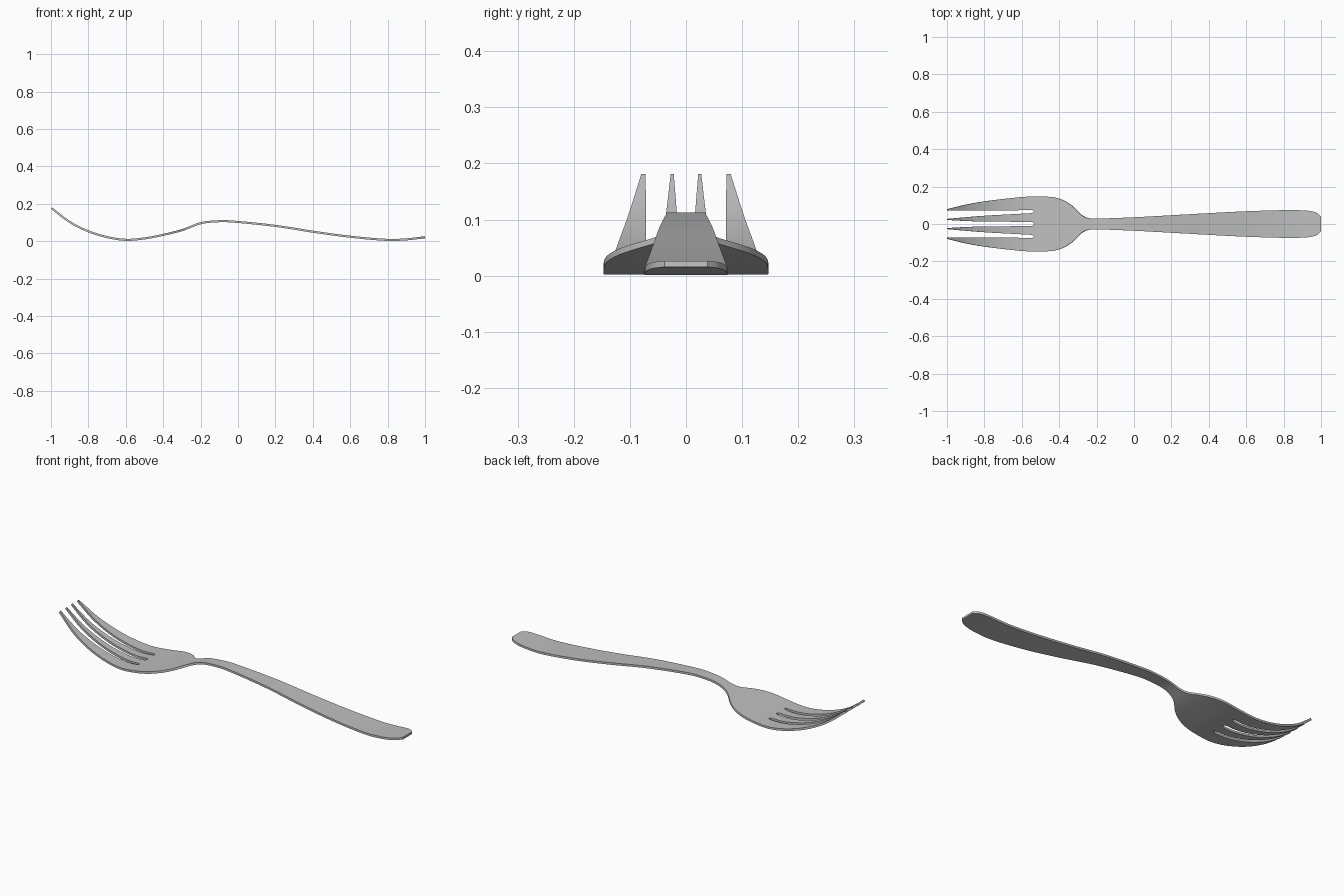
import bpy
import bmesh

cube = bpy.data.objects.get("Cube")
if cube:
    bpy.data.objects.remove(cube, do_unlink=True)

THICK = 0.011
TIP, ROOT = -0.997, -0.535

# Centre line height and half width along the length
HEIGHT = [(-1, .179), (-.9, .103), (-.8, .053), (-.7, .022), (-.6, .0075), (-.5, .015),
          (-.4, .034), (-.3, .059), (-.2, .096), (-.12, .106), (-.04, .106), (.2, .082),
          (.4, .051), (.6, .024), (.8, .007), (.9, .010), (1, .021)]
WIDTH = [(-1, .079), (-.9, .103), (-.8, .121), (-.6, .144), (-.5, .147), (-.42, .141),
         (-.36, .118), (-.32, .088), (-.28, .048), (-.25, .033), (-.21, .029), (0, .036),
         (.4, .058), (.6, .068), (.8, .074), (.9, .073), (.95, .068), (.98, .057), (1, .038)]
# Edges of the slots between the tines
SLOT_OUTER = [(-1, .072), (-.8, .071), (-.53, .075)]
SLOT_INNER = [(-1, .027), (-.9, .036), (-.8, .044), (-.53, .059)]
SLOT_CENTRE = [(-1, .022), (-.9, .016), (-.8, .0135), (-.53, .011)]


def curve(points, x):
    """Smooth cubic interpolation through a short list of points."""
    n = len(points) - 1
    i = next((k for k in range(n) if x <= points[k + 1][0]), n - 1)

    def slope(k):
        a, b = points[max(k - 1, 0)], points[min(k + 1, n)]
        return (b[1] - a[1]) / (b[0] - a[0])

    (x0, y0), (x1, y1) = points[i], points[i + 1]
    h = x1 - x0
    t = (x - x0) / h
    return (y0 * (1 + 2 * t) * (1 - t) ** 2 + y1 * t * t * (3 - 2 * t)
            + h * t * (1 - t) * (slope(i) * (1 - t) - slope(i + 1) * t))


def tine_edges(x):
    """Half widths of the four edges on one side, with rounded slot ends."""
    t = max(0, min(1, (x - ROOT + 0.015) / 0.015))
    k = max(0.15, (1 - t * t) ** 0.5)
    lo, hi = curve(SLOT_INNER, x), curve(SLOT_OUTER, x)
    mid, half = (lo + hi) / 2, (hi - lo) / 2 * k
    return [curve(SLOT_CENTRE, x) * k, mid - half, mid + half, curve(WIDTH, x)]


# Stations along the fork, closer together at slot ends and handle end
steps = 40
stations = [TIP + (ROOT - .015 - TIP) * i / steps for i in range(steps + 1)]
stations += [ROOT - d for d in (.010, .006, .003, .001, 0)]
root_row = len(stations) - 1
stations += [ROOT + (.94 - ROOT) * i / 110 for i in range(1, 111)]
stations += [.95, .96, .97, .98, .987, .993, 1]

# One sheet: four tines, palm, neck and handle
bm = bmesh.new()
root = tine_edges(ROOT)
rows = []
for i, x in enumerate(stations):
    if i <= root_row:
        half = tine_edges(x)
    else:
        half = [e / root[-1] * curve(WIDTH, x) for e in root]
    ys = [-e for e in reversed(half)] + half
    z = curve(HEIGHT, x)
    rows.append([bm.verts.new((x, y, z)) for y in ys])
for i in range(len(rows) - 1):
    for j in range(7):
        if i < root_row and j % 2 == 1:
            continue  # open slot
        a, b = rows[i], rows[i + 1]
        bm.faces.new((a[j], b[j], b[j + 1], a[j + 1]))

mesh = bpy.data.meshes.new("fork")
bm.to_mesh(mesh)
bm.free()
fork = bpy.data.objects.new("fork", mesh)
bpy.context.collection.objects.link(fork)

# Metal thickness
solid = fork.modifiers.new("thickness", 'SOLIDIFY')
solid.thickness = THICK
solid.offset = 0

# Steel colour
steel = bpy.data.materials.new("steel grey")
steel.use_nodes = True
colour = (0.52, 0.52, 0.52, 1)
steel.diffuse_color = colour
steel.node_tree.nodes["Principled BSDF"].inputs["Base Color"].default_value = colour
mesh.materials.append(steel)

bpy.ops.object.select_all(action='DESELECT')
fork.select_set(True)
bpy.context.view_layer.objects.active = fork
bpy.ops.object.modifier_apply(modifier=solid.name)
bpy.ops.object.shade_smooth_by_angle()
